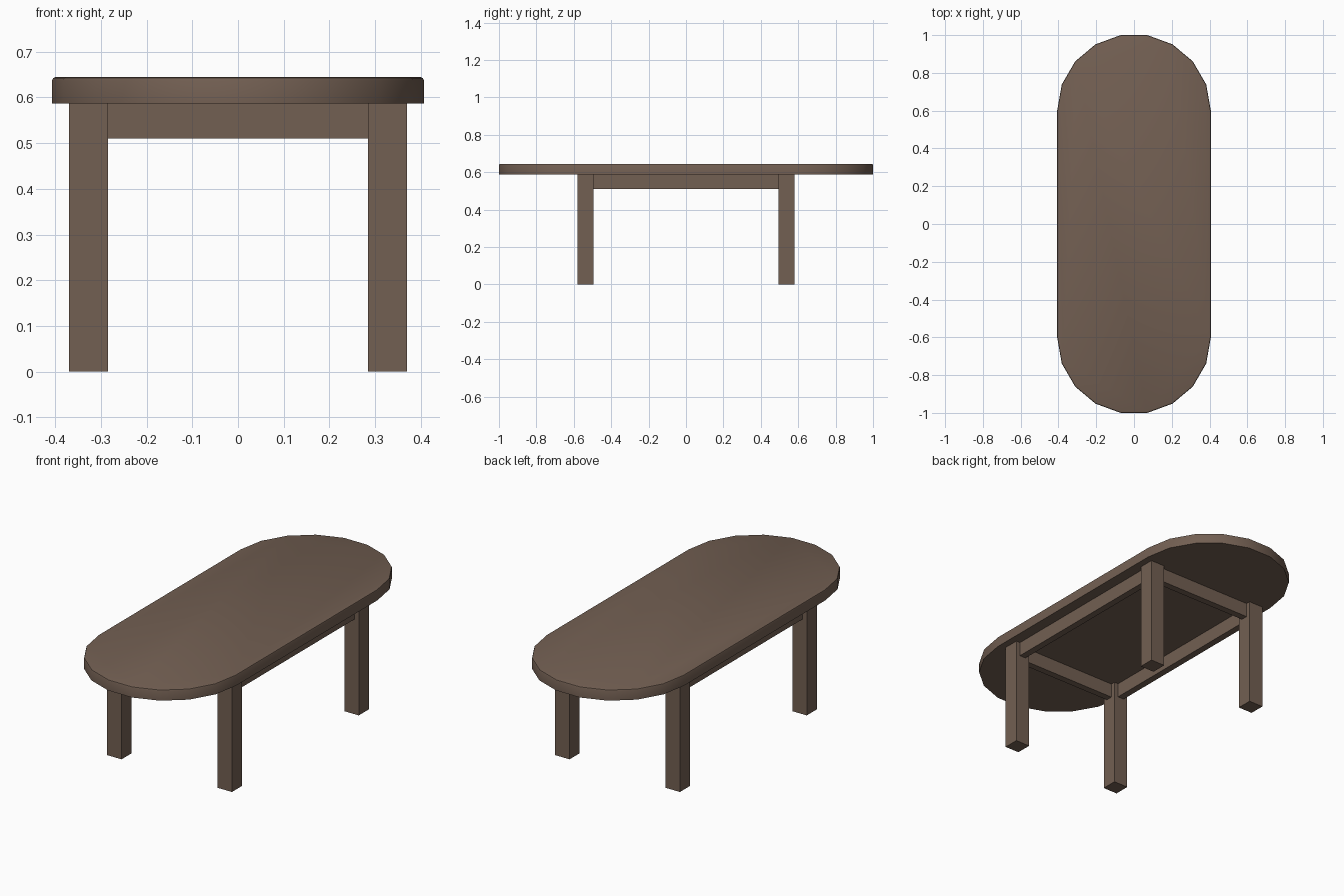
import bpy, bmesh, math

if "Cube" in bpy.data.objects:
    bpy.data.objects.remove(bpy.data.objects["Cube"])

wood = bpy.data.materials.new("dark brown wood")
wood.diffuse_color = (0.17, 0.115, 0.085, 1)
wood.use_nodes = True
wood.node_tree.nodes["Principled BSDF"].inputs["Base Color"].default_value = wood.diffuse_color


def add_object(name, bm):
    bmesh.ops.recalc_face_normals(bm, faces=bm.faces)
    mesh = bpy.data.meshes.new(name)
    bm.to_mesh(mesh)
    bm.free()
    mesh.materials.append(wood)
    ob = bpy.data.objects.new(name, mesh)
    bpy.context.collection.objects.link(ob)
    return ob


def box(name, center, size):
    bm = bmesh.new()
    bmesh.ops.create_cube(bm, size=1)
    for v in bm.verts:
        v.co = [c + s * p for c, s, p in zip(center, size, v.co)]
    return add_object(name, bm)


# Tabletop: stadium outline, each end a half circle of nine sides
Z0, Z1, R = 0.587, 0.645, 0.407
bm = bmesh.new()
outline = []
for side in (0, 1):
    for i in range(10):
        a = math.radians(20 * i + 180 * side)
        cy = 0.599 * (1 - 2 * side)
        outline.append(bm.verts.new((R * math.cos(a), cy + R * math.sin(a), Z0)))
base = bm.faces.new(outline)
ext = bmesh.ops.extrude_face_region(bm, geom=[base], use_keep_orig=True)
for v in ext["geom"]:
    if isinstance(v, bmesh.types.BMVert):
        v.co.z = Z1
# rounded upper rim
rim = [e for e in bm.edges if all(v.co.z > Z1 - 0.001 for v in e.verts)]
bmesh.ops.bevel(bm, geom=rim, offset=0.008, segments=2, profile=0.5, affect='EDGES')
top = add_object("tabletop", bm)
bpy.context.view_layer.objects.active = top
top.select_set(True)
bpy.ops.object.shade_smooth_by_angle(angle=math.radians(30))

# Square legs
LX, LY, W = 0.3275, 0.5375, 0.085
for sx, xn in ((-1, "left"), (1, "right")):
    for sy, yn in ((-1, "front"), (1, "back")):
        box(f"{yn}_{xn}_leg", (sx * LX, sy * LY, Z0 / 2), (W, W, Z0))

# Aprons between the legs
AZ, AH, AT = 0.5485, 0.077, 0.037
for s, xn, yn in ((-1, "left", "front"), (1, "right", "back")):
    box(f"{xn}_apron", (s * LX, 0, AZ), (AT, 2 * LY - W, AH))
    box(f"{yn}_apron", (0, s * LY, AZ), (2 * LX - W, AT, AH))
